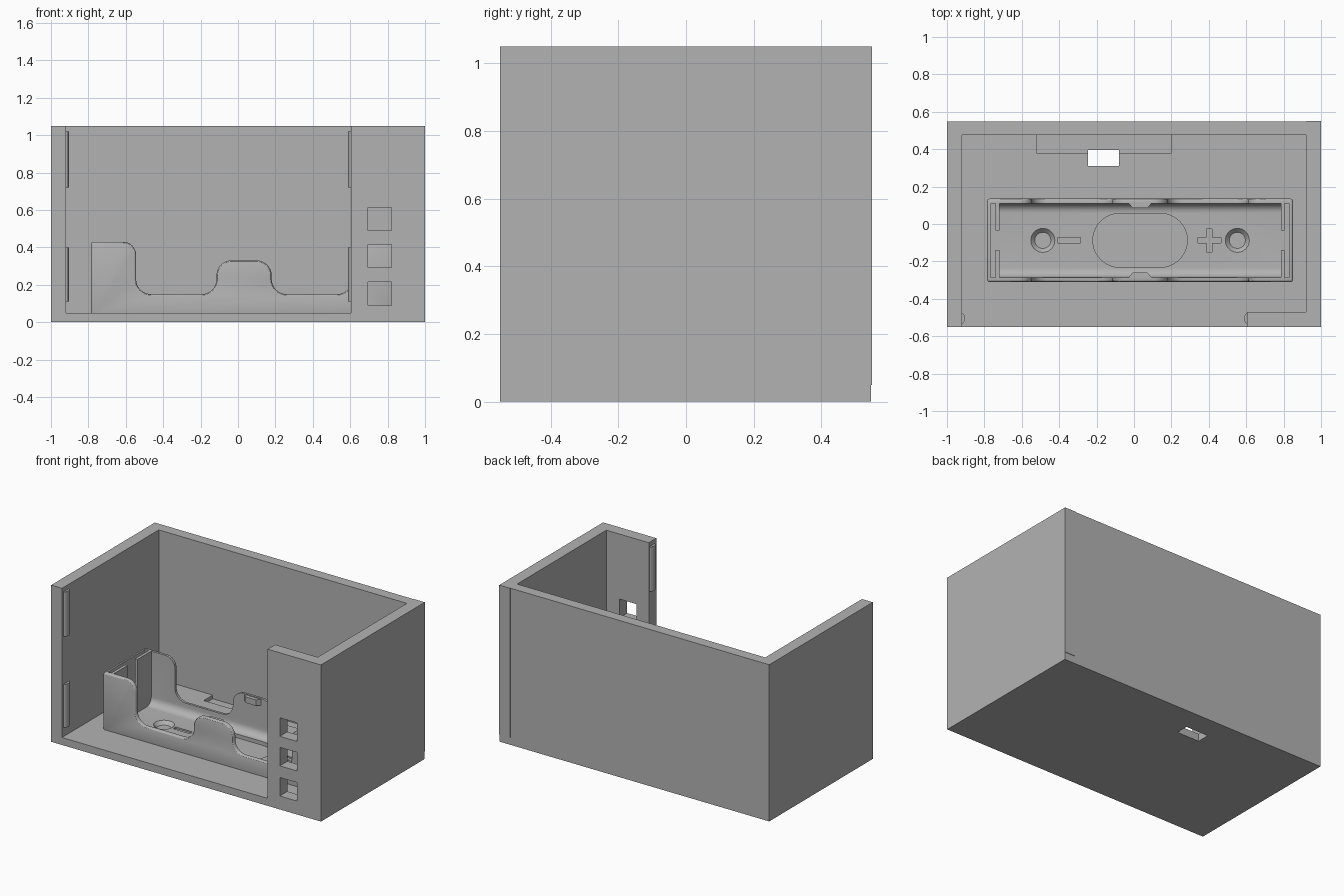
import bpy, bmesh, math
from mathutils import Vector

cube = bpy.data.objects.get("Cube")
if cube:
    bpy.data.objects.remove(cube, do_unlink=True)

GREY = (0.45, 0.45, 0.45, 1)
mat = bpy.data.materials.new("plain grey plastic")
mat.use_nodes = True
mat.diffuse_color = GREY
mat.node_tree.nodes["Principled BSDF"].inputs["Base Color"].default_value = GREY


def rounded(points, steps=8):
    """Outline from (a, b, radius) corners, each rounded with an arc."""
    out = []
    for i, (a, b, r) in enumerate(points):
        p = Vector((a, b))
        if r == 0:
            out.append(p)
            continue
        u = (Vector(points[i - 1][:2]) - p).normalized()
        v = (Vector(points[(i + 1) % len(points)][:2]) - p).normalized()
        for s in range(steps + 1):
            t = s / steps * math.pi / 2
            out.append(p + u * r * (1 - math.sin(t)) + v * r * (1 - math.cos(t)))
    return out


def prism(name, outline, axis, lo, hi):
    """Extrude a 2D outline along an axis."""
    place = {"x": lambda p, d: (d, p[0], p[1]),
             "y": lambda p, d: (p[0], d, p[1]),
             "z": lambda p, d: (p[0], p[1], d)}[axis]
    bm = bmesh.new()
    face = bm.faces.new([bm.verts.new(place(p, lo)) for p in outline])
    new = bmesh.ops.extrude_face_region(bm, geom=[face])["geom"]
    shift = Vector(place((0, 0), hi - lo))
    bmesh.ops.translate(bm, vec=shift,
                        verts=[g for g in new if isinstance(g, bmesh.types.BMVert)])
    bmesh.ops.recalc_face_normals(bm, faces=bm.faces)
    return finish(name, bm)


def finish(name, bm):
    mesh = bpy.data.meshes.new(name)
    bm.to_mesh(mesh)
    bm.free()
    mesh.materials.append(mat)
    ob = bpy.data.objects.new(name, mesh)
    bpy.context.collection.objects.link(ob)
    return ob


def box(name, x0, x1, y0, y1, z0, z1):
    return prism(name, [(x0, y0), (x1, y0), (x1, y1), (x0, y1)], "z", z0, z1)


def activate(ob):
    bpy.ops.object.select_all(action="DESELECT")
    ob.select_set(True)
    bpy.context.view_layer.objects.active = ob


def cut(ob, cutter):
    mod = ob.modifiers.new("cut", "BOOLEAN")
    mod.operation, mod.solver, mod.object = "DIFFERENCE", "EXACT", cutter
    activate(ob)
    bpy.ops.object.modifier_apply(modifier=mod.name)
    bpy.data.objects.remove(cutter, do_unlink=True)


# Enclosure walls
BACK = 0.547
floor = box("floor", -1, 1, -0.55, BACK, 0, 0.05)
box("back_wall", -0.92, 0.92, 0.475, BACK, 0.05, 1.05)
box("right_wall", -1, -0.92, -0.55, BACK, 0.05, 1.05)
box("left_wall", 0.92, 1, -0.55, 0.55, 0.05, 1.05)
panel = box("front_panel", 0.605, 0.92, -0.55, -0.47, 0.05, 1.05)

# Floor recess and cable opening
cut(floor, box("cutter", -0.52, 0.2, 0.38, 0.475, 0.025, 0.2))
cut(floor, box("cutter", -0.245, -0.08, 0.31, 0.395, -0.1, 0.2))

# Square windows in the front panel
for z in (0.09, 0.292, 0.49):
    cut(panel, box("cutter", 0.695, 0.822, -0.7, -0.3, z, z + 0.124))

# Snap ridges at both sides of the front opening
for side, x, sign in (("right", -0.92, 1), ("left", 0.605, -1)):
    arc = [(x + sign * 0.016 * math.sin(t), -0.505 - 0.028 * math.cos(t))
           for t in (math.pi * i / 10 for i in range(11))]
    for level, z0, z1 in (("lower", 0.11, 0.4), ("upper", 0.72, 1.02)):
        prism(f"{side}_{level}_ridge", arc, "z", z0, z1)

# Battery holder body: wavy side profile, symmetric about its centre
MID, CY, BED = 0.0325, -0.0875, 0.075
half = [(0.8175, 0.03, 0), (0.8175, 0.43, 0), (0.5775, 0.43, 0.07),
        (0.5775, 0.15, 0.08), (0.1475, 0.15, 0.08), (0.1475, 0.33, 0.08)]
profile = [(MID + a, b, r) for a, b, r in half]
profile += [(MID - a, b, r) for a, b, r in reversed(half)]
holder = prism("battery_holder", rounded(profile), "y", -0.31, 0.135)
bevel = holder.modifiers.new("soft edges", "BEVEL")
bevel.width, bevel.segments = 0.012, 3
bevel.limit_method, bevel.angle_limit = "ANGLE", math.radians(40)
activate(holder)
bpy.ops.object.modifier_apply(modifier=bevel.name)

# Battery bay with rounded bottom corners
bay = rounded([(-0.285, BED, 0.05), (0.11, BED, 0.05), (0.11, 0.6, 0), (-0.285, 0.6, 0)])
cut(holder, prism("cutter", bay, "x", MID - 0.7525, MID + 0.7525))

# Contact slots and notches, screw holes
for s in (-1, 1):
    slot = sorted((MID + s * 0.7725, MID + s * 0.7975))
    cut(holder, box("cutter", *slot, -0.285, 0.11, BED, 0.6))
    notch = sorted((MID + s * 0.74, MID + s * 0.785))
    cut(holder, box("cutter", *notch, -0.14, -0.035, BED + 0.005, 0.6))
    bm = bmesh.new()
    bmesh.ops.create_cone(bm, cap_ends=True, segments=32,
                          radius1=0.043, radius2=0.067, depth=0.026)
    bmesh.ops.translate(bm, verts=bm.verts, vec=(MID + s * 0.52, CY, 0.065))
    cut(holder, finish("cutter", bm))

# Oval opening in the bed
R = 0.144
oval = rounded([(-0.22, CY - R, R), (0.285, CY - R, R),
                (0.285, CY + R, R), (-0.22, CY + R, R)], 12)
cut(holder, prism("cutter", oval, "z", 0, 0.3))

# Polarity grooves
for x, w, d in ((-0.347, 0.062, 0.015), (0.403, 0.062, 0.015), (0.403, 0.015, 0.062)):
    cut(holder, box("cutter", x - w, x + w, CY - d, CY + d, BED - 0.01, 0.2))
activate(holder)
bpy.ops.object.shade_smooth_by_angle(angle=math.radians(30))

# Retaining clips on the middle tabs, and contact stop
for name, y, s in (("front_clip", -0.287, 1), ("rear_clip", 0.112, -1)):
    shape = [(MID - 0.062, y), (MID + 0.062, y),
             (MID + 0.04, y + s * 0.027), (MID - 0.04, y + s * 0.027)]
    prism(name, shape, "z", 0.285, 0.325)
